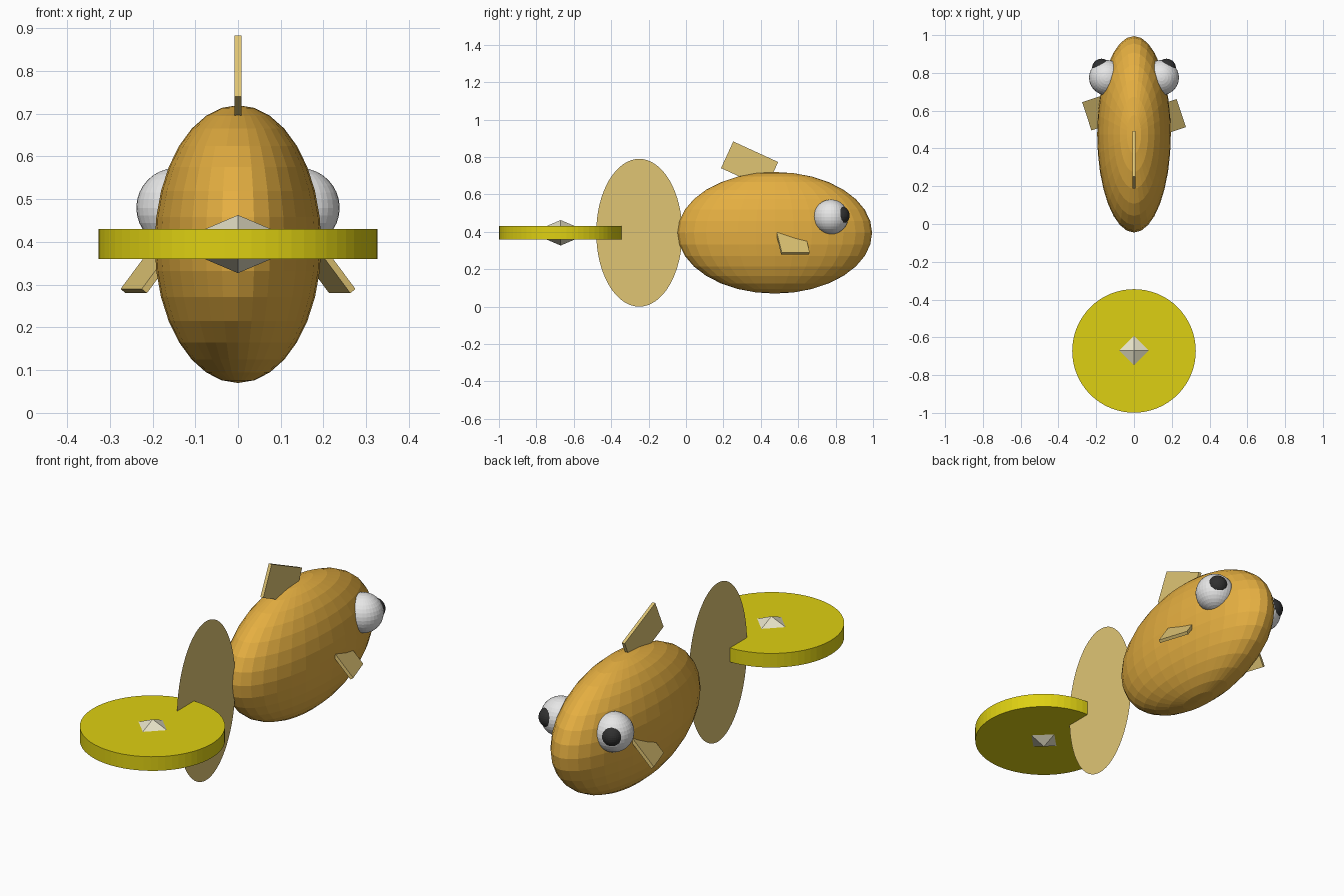
import bpy
import math
from mathutils import Matrix, Vector

if "Cube" in bpy.data.objects:
    bpy.data.objects.remove(bpy.data.objects["Cube"])


def material(name, r, g, b):
    lin = [((c / 255 + 0.055) / 1.055) ** 2.4 if c > 10 else c / 255 / 12.92 for c in (r, g, b)]
    m = bpy.data.materials.new(name)
    m.diffuse_color = (*lin, 1)
    m.use_nodes = True
    m.node_tree.nodes["Principled BSDF"].inputs["Base Color"].default_value = m.diffuse_color
    return m


ORANGE = material("orange", 229, 175, 65)
TAN = material("tan", 224, 197, 116)
YELLOW = material("yellow", 222, 208, 18)
WHITE = material("white", 230, 230, 230)
BLACK = material("black", 48, 48, 48)
CREAM = material("cream", 232, 227, 200)


def finish(name, mat):
    ob = bpy.context.object
    ob.name = name
    ob.data.materials.append(mat)
    return ob


def ellipsoid(name, mat, loc, radii):
    bpy.ops.mesh.primitive_uv_sphere_add(segments=32, ring_count=16, radius=1, location=loc)
    ob = finish(name, mat)
    ob.scale = radii
    return ob


def plate(name, mat, centre, axes, size):
    """Box whose local x, y, z follow the given axes."""
    bpy.ops.mesh.primitive_cube_add(size=1)
    ob = finish(name, mat)
    rot = Matrix([Vector(a).normalized() for a in axes]).transposed().to_4x4()
    ob.matrix_world = Matrix.Translation(centre) @ rot @ Matrix.Diagonal((*size, 1))
    return ob


# Body
ellipsoid("body", ORANGE, (0, 0.475, 0.395), (0.195, 0.52, 0.325))

# Eyes and pupils
for side, label in ((1, "right"), (-1, "left")):
    ellipsoid(label + "_eye", WHITE, (side * 0.145, 0.775, 0.48), (0.093,) * 3)
    ellipsoid(label + "_pupil", BLACK, (side * 0.172, 0.825, 0.488), (0.05,) * 3)

# Paper-thin tail disc
bpy.ops.mesh.primitive_circle_add(vertices=64, radius=1, fill_type='NGON',
                                  location=(0, -0.25, 0.395), rotation=(0, math.pi / 2, 0))
finish("tail", TAN).scale = (0.395, 0.23, 1)

# Back fin
FIN = (0.016, 0.157, 0.264)
a = math.radians(24.6)
along = Vector((0, math.cos(a), -math.sin(a)))
up = Vector((0, math.sin(a), math.cos(a)))
plate("back_fin", TAN, (0, 0.34, 0.757), ((1, 0, 0), up, -along), FIN)

# Side fins: same plate, turned the same way about the vertical, sloping into the body
yaw, tilt = math.radians(18.4), math.radians(52)
edge = Vector((-math.sin(yaw), math.cos(yaw), 0))
for side, label, y in ((1, "right", 0.585), (-1, "left", 0.572)):
    out = Vector((math.cos(yaw), math.sin(yaw), 0)) * side
    up = -out * math.cos(tilt) + Vector((0, 0, math.sin(tilt)))
    centre = Vector((side * 0.244, y, 0.285)) + up * FIN[2] / 2
    plate(label + "_side_fin", TAN, centre, (edge.cross(up), edge, up), FIN)

# Flat ring disc behind the tail
bpy.ops.mesh.primitive_cylinder_add(vertices=64, radius=0.327, depth=0.07,
                                    location=(0, -0.672, 0.395))
finish("disc", YELLOW)

# Octahedral hub through the disc
for sign, label in ((1, "top"), (-1, "bottom")):
    bpy.ops.mesh.primitive_cone_add(vertices=4, radius1=0.16, radius2=0, depth=0.068,
                                    location=(0, -0.67, 0.395 + sign * 0.034),
                                    rotation=(0 if sign > 0 else math.pi, 0, 0))
    finish("hub_" + label, CREAM)
